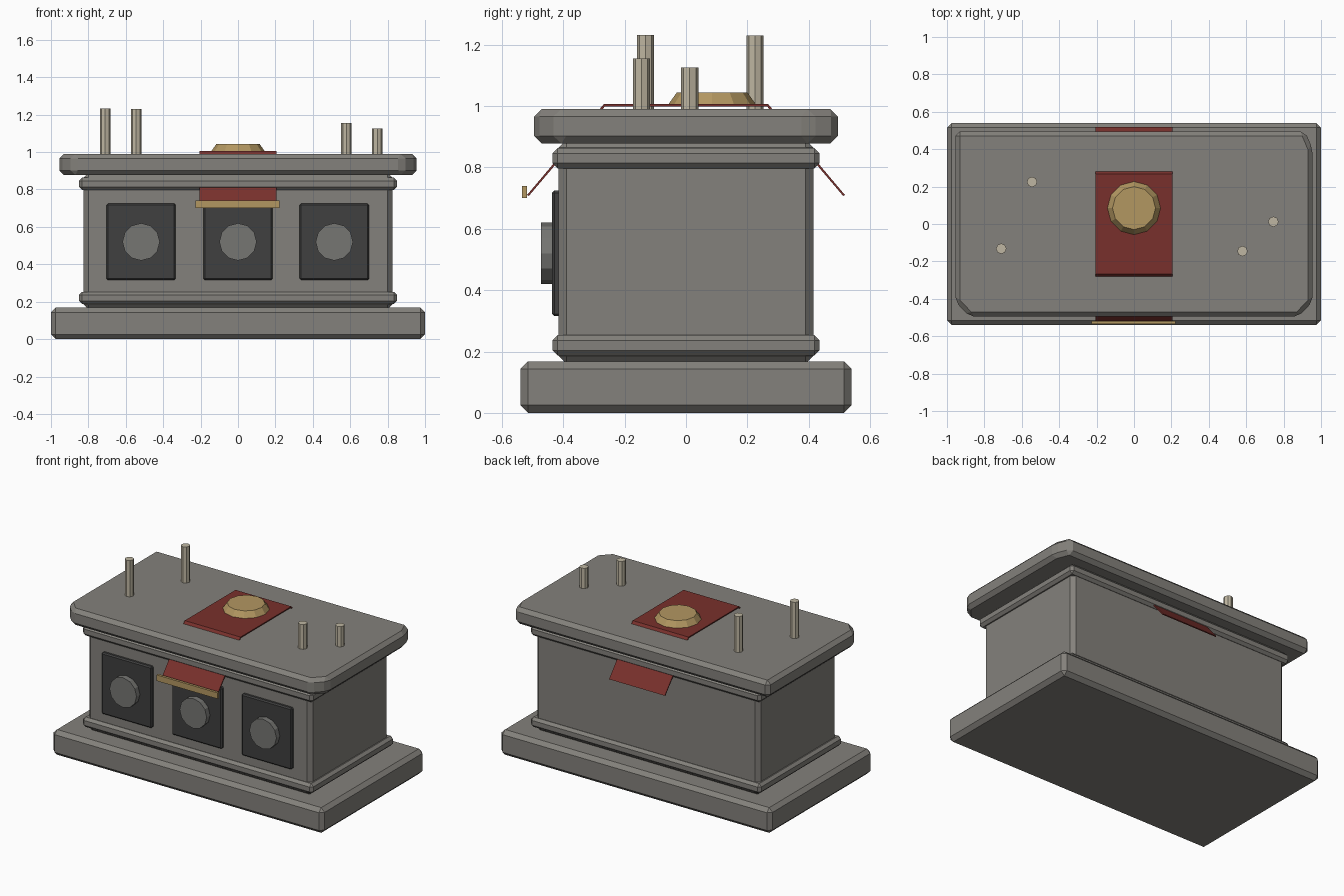
import bpy, bmesh
from math import pi

if "Cube" in bpy.data.objects:
    bpy.data.objects.remove(bpy.data.objects["Cube"])


def material(name, rgb):
    m = bpy.data.materials.new(name)
    m.diffuse_color = (*rgb, 1)
    m.use_nodes = True
    m.node_tree.nodes["Principled BSDF"].inputs["Base Color"].default_value = m.diffuse_color
    return m


STONE = material("stone", (0.23, 0.22, 0.20))
DARK = material("dark_stone", (0.05, 0.05, 0.05))
DISC = material("disc_stone", (0.18, 0.18, 0.17))
RED = material("red_cloth", (0.19, 0.03, 0.025))
GOLD = material("gold", (0.45, 0.31, 0.12))
WAX = material("wax", (0.52, 0.47, 0.36))


def finish(bm, name, mat, bevel=0.0):
    bmesh.ops.recalc_face_normals(bm, faces=bm.faces)
    if bevel:
        bmesh.ops.bevel(bm, geom=bm.edges[:], offset=bevel, segments=1,
                        affect='EDGES', clamp_overlap=True)
    me = bpy.data.meshes.new(name)
    bm.to_mesh(me)
    bm.free()
    me.materials.append(mat)
    ob = bpy.data.objects.new(name, me)
    bpy.context.collection.objects.link(ob)
    return ob


def prism(name, points, direction, mat, bevel=0.0):
    """Extrude a closed outline along a direction."""
    bm = bmesh.new()
    face = bm.faces.new([bm.verts.new(p) for p in points])
    new = bmesh.ops.extrude_face_region(bm, geom=[face])["geom"]
    bmesh.ops.translate(bm, vec=direction,
                        verts=[v for v in new if isinstance(v, bmesh.types.BMVert)])
    return finish(bm, name, mat, bevel)


def box(name, x0, x1, y0, y1, z0, z1, mat, bevel=0.0):
    pts = [(x0, y0, z0), (x1, y0, z0), (x1, y1, z0), (x0, y1, z0)]
    return prism(name, pts, (0, 0, z1 - z0), mat, bevel)


def cone(name, sides, r1, r2, depth, loc, mat, rot=(0, 0, 0), bevel=0.0):
    bm = bmesh.new()
    bmesh.ops.create_cone(bm, cap_ends=True, segments=sides,
                          radius1=r1, radius2=r2, depth=depth)
    if bevel:
        rim = [e for e in bm.edges if all(v.co.z > 0 for v in e.verts)]
        bmesh.ops.bevel(bm, geom=rim, offset=bevel, segments=1, affect='EDGES')
    ob = finish(bm, name, mat)
    ob.location, ob.rotation_euler = loc, rot
    return ob


# Stone base, chest and mouldings
box("base", -1, 1, -0.54, 0.54, 0, 0.168, STONE, 0.025)
box("chest", -0.825, 0.825, -0.415, 0.415, 0.16, 0.89, STONE, 0.025)
for label, z in (("lower", 0.187), ("upper", 0.797)):
    box(label + "_moulding", -0.85, 0.85, -0.435, 0.435, z, z + 0.066, STONE, 0.017)

# Top slab with chipped corners
slab = [(-0.88, -0.495), (0.88, -0.495), (0.955, -0.415), (0.955, 0.40),
        (0.915, 0.495), (-0.955, 0.495), (-0.955, -0.415)]
prism("top_slab", [(x, y, 0.878) for x, y in slab], (0, 0, 0.112), STONE, 0.024)

# Front panels with round bosses
for i, x in enumerate((-0.518, 0, 0.515)):
    box(f"panel_{i}", x - 0.185, x + 0.185, -0.437, -0.40, 0.315, 0.725, DARK, 0.008)
    cone(f"boss_{i}", 12, 0.1, 0.1, 0.036, (x, -0.455, 0.52), DISC, (pi / 2, 0, 0))

# Cloth: one strip over the slab with hanging ends
outer = [(-0.518, 0.71), (-0.268, 1.006), (0.268, 1.006), (0.518, 0.71)]
inner = [(0.512, 0.707), (0.264, 0.999), (-0.264, 0.999), (-0.512, 0.707)]
prism("cloth", [(-0.206, y, z) for y, z in outer + inner], (0.412, 0, 0), RED)
box("cloth_trim", -0.226, 0.222, -0.535, -0.518, 0.70, 0.74, GOLD)

# Offering dish
cone("dish", 12, 0.145, 0.115, 0.042, (0, 0.085, 1.023), GOLD)

# Candles
for i, (x, y, top) in enumerate([(-0.71, -0.132, 1.232), (-0.545, 0.225, 1.23),
                                 (0.58, -0.145, 1.155), (0.745, 0.012, 1.125)]):
    cone(f"candle_{i}", 8, 0.028, 0.028, top - 0.98, (x, y, (top + 0.98) / 2), WAX)
